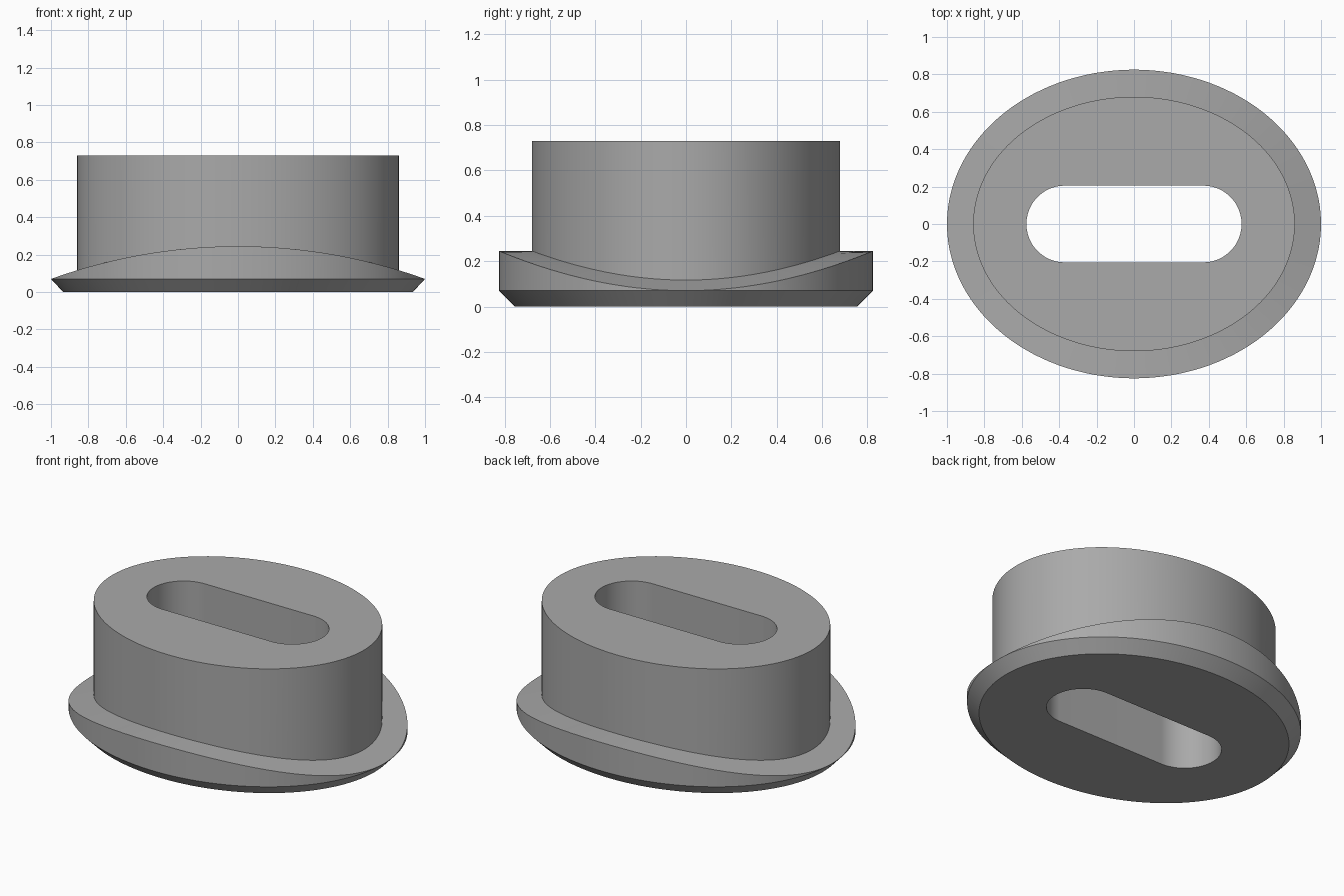
import bpy, bmesh, math

cube = bpy.data.objects.get("Cube")
if cube:
    bpy.data.objects.remove(cube)

SEGMENTS = 128
ARC_RADIUS = 2.945      # saddle curve of the flange top
CREST = 0.245


def saddle(x):
    return CREST - ARC_RADIUS + math.sqrt(ARC_RADIUS ** 2 - x * x)


def angles():
    return [2 * math.pi * (i + 0.5) / SEGMENTS - math.pi / 2 for i in range(SEGMENTS)]


def oval(rx, ry, height):
    """Elliptical ring; height is a function of x."""
    return [(rx * math.cos(a), ry * math.sin(a), height(rx * math.cos(a))) for a in angles()]


def slot(half_length, radius, z):
    """Stadium ring made of two half-circle ends."""
    points = []
    half = SEGMENTS // 2
    for side in (0, 1):
        for i in range(half):
            a = -math.pi / 2 + math.pi * (i / (half - 1) + side)
            shift = (half_length - radius) * (1 - 2 * side)
            points.append((shift + radius * math.cos(a), radius * math.sin(a), z))
    return points


def ring_solid(name, rings, material):
    """Bridge a closed sequence of rings into a solid with a through hole."""
    bm = bmesh.new()
    loops = [[bm.verts.new(p) for p in ring] for ring in rings]
    for k, low in enumerate(loops):
        high = loops[(k + 1) % len(loops)]
        for i in range(SEGMENTS):
            j = (i + 1) % SEGMENTS
            bm.faces.new((low[i], low[j], high[j], high[i]))
    bmesh.ops.recalc_face_normals(bm, faces=bm.faces)
    mesh = bpy.data.meshes.new(name)
    bm.to_mesh(mesh)
    bm.free()
    mesh.materials.append(material)
    obj = bpy.data.objects.new(name, mesh)
    bpy.context.collection.objects.link(obj)
    bpy.ops.object.select_all(action='DESELECT')
    obj.select_set(True)
    bpy.context.view_layer.objects.active = obj
    bpy.ops.object.shade_smooth_by_angle(angle=math.radians(20))
    return obj


grey = bpy.data.materials.new("plain_grey")
grey.use_nodes = True
colour = (0.4, 0.4, 0.4, 1)
grey.diffuse_color = colour
grey.node_tree.nodes["Principled BSDF"].inputs["Base Color"].default_value = colour

# Oval plug: chamfered base, saddle-topped flange, upright body, slot through it
ring_solid("slotted_oval_plug", [
    slot(0.575, 0.205, 0),
    oval(0.935, 0.755, lambda x: 0),
    oval(1.0, 0.825, lambda x: 0.07),
    oval(1.0, 0.825, saddle),
    oval(0.86, 0.68, saddle),
    oval(0.86, 0.68, lambda x: 0.73),
    slot(0.575, 0.205, 0.73),
], grey)
